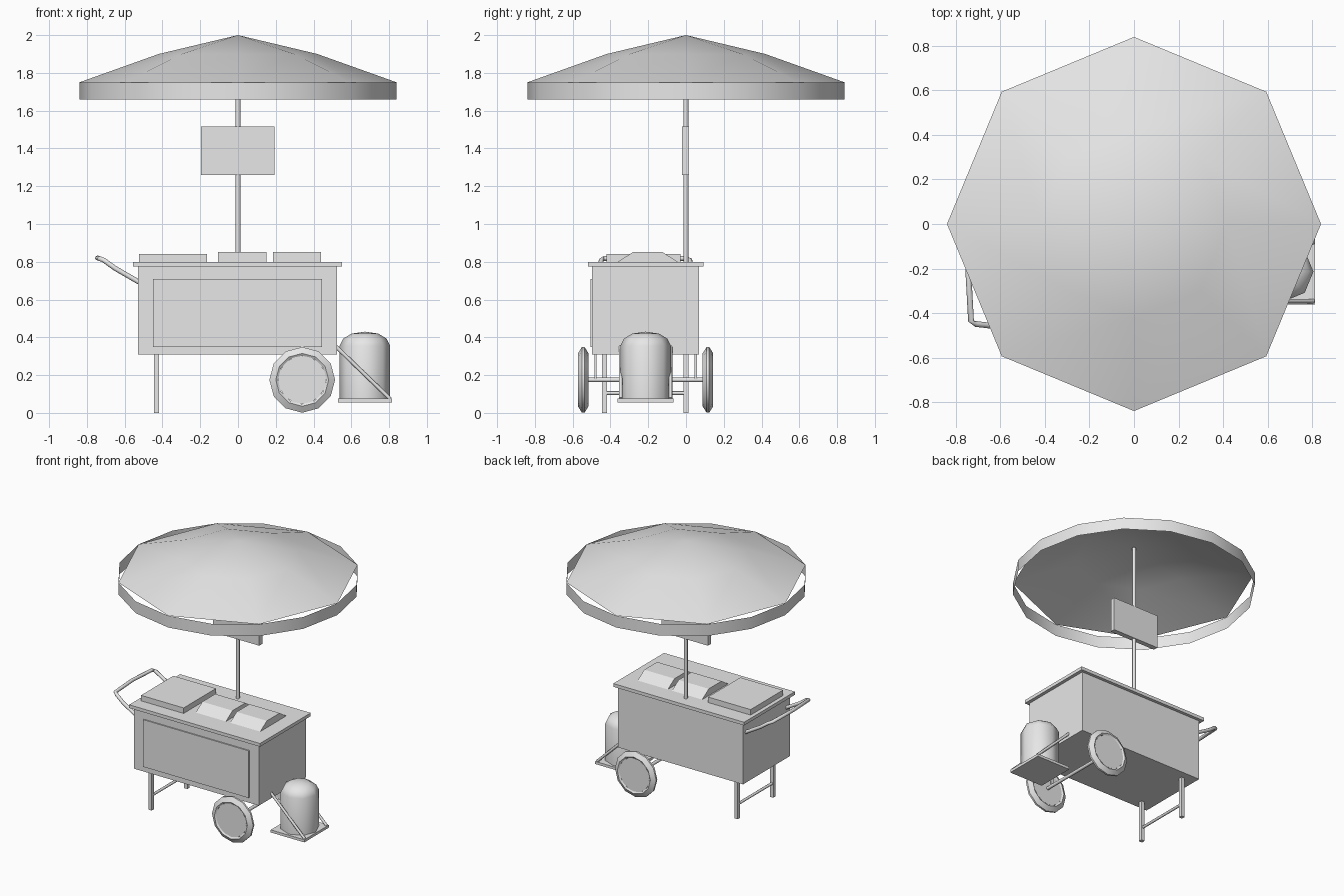
import bpy, bmesh, math
from mathutils import Vector, Matrix

cube = bpy.data.objects.get("Cube")
if cube:
    bpy.data.objects.remove(cube, do_unlink=True)

grey = bpy.data.materials.new("light grey")
grey.use_nodes = True
COLOUR = (0.8, 0.8, 0.8, 1)
grey.diffuse_color = COLOUR
grey.node_tree.nodes["Principled BSDF"].inputs["Base Color"].default_value = COLOUR

MID_Y = -0.214  # centre line of the cart body


def finish(name, bm, smooth=None, recalc=True):
    if recalc:
        bmesh.ops.recalc_face_normals(bm, faces=bm.faces)
    mesh = bpy.data.meshes.new(name)
    bm.to_mesh(mesh)
    bm.free()
    mesh.materials.append(grey)
    if smooth:
        for p in mesh.polygons:
            p.use_smooth = True
        mesh.set_sharp_from_angle(angle=math.radians(smooth))
    obj = bpy.data.objects.new(name, mesh)
    bpy.context.collection.objects.link(obj)
    return obj


def box(name, x, y, z):
    bm = bmesh.new()
    bmesh.ops.create_cube(bm, size=1)
    for v in bm.verts:
        v.co = [r[0] if c < 0 else r[1] for c, r in zip(v.co, (x, y, z))]
    return finish(name, bm)


def lathe(name, profile, sides, place=Matrix(), smooth=40, closed=False):
    """Spin (radius, height) points around z, then place the result."""
    bm = bmesh.new()
    rings = []
    for r, h in profile:
        if r == 0:
            rings.append([bm.verts.new((0, 0, h))] * sides)
        else:
            rings.append([bm.verts.new((r * math.cos(a), r * math.sin(a), h))
                          for a in (math.tau * i / sides for i in range(sides))])
    pairs = list(zip(rings, rings[1:]))
    if closed:
        pairs.append((rings[-1], rings[0]))
    for lo, hi in pairs:
        for i in range(sides):
            j = (i + 1) % sides
            bm.faces.new(dict.fromkeys((lo[i], lo[j], hi[j], hi[i])))
    bm.transform(place)
    return finish(name, bm, smooth)


def tube(name, points, radius, sides=8):
    """Round bar through the points, mitred at each bend."""
    pts = [Vector(p) for p in points]
    bm = bmesh.new()
    rings = []
    for i, p in enumerate(pts):
        d = (pts[min(i + 1, len(pts) - 1)] - pts[max(i - 1, 0)]).normalized()
        turn = d.to_track_quat('Z', 'Y')
        rings.append([bm.verts.new(p + turn @ Vector((radius * math.cos(a), radius * math.sin(a), 0)))
                      for a in (math.tau * k / sides for k in range(sides))])
    for lo, hi in zip(rings, rings[1:]):
        for k in range(sides):
            j = (k + 1) % sides
            bm.faces.new((lo[k], lo[j], hi[j], hi[k]))
    bm.faces.new(rings[0])
    bm.faces.new(rings[-1])
    return finish(name, bm, 50)


# Parasol: eight-sided canopy, rounder hanging band, pole and sign
lathe("canopy", [(0.84, 1.75), (0.42, 1.9), (0, 2)], 8)
lathe("canopy_band", [(0.84, 1.66), (0.84, 1.75)], 16)
tube("parasol_pole", [(0, 0, 0.79), (0, 0, 1.99)], 0.013)
box("sign_board", (-0.197, 0.193), (-0.02, 0.017), (1.26, 1.515))

# Cart body
box("cart_body", (-0.53, 0.525), (-0.497, 0.069), (0.31, 0.78))
box("front_panel", (-0.45, 0.445), (-0.506, -0.496), (0.35, 0.71))
box("counter_top", (-0.555, 0.55), (-0.52, 0.092), (0.775, 0.8))
box("flat_lid", (-0.525, -0.165), (-0.42, -0.03), (0.8, 0.842))

# Bevelled lids on the counter
for side, x0, x1 in (("right", -0.105, 0.15), ("left", 0.185, 0.44)):
    lid = box(side + "_sloped_lid", (x0, x1), (-0.36, -0.045), (0.8, 0.852))
    for v in lid.data.vertices:
        if v.co.z > 0.82:
            v.co.y += 0.08 if v.co.y < -0.2 else -0.08

# Push handle, a bowed loop
arm = [(-0.52, 0.245, 0.69), (-0.65, 0.242, 0.765), (-0.71, 0.235, 0.808), (-0.732, 0.222, 0.817)]
loop = [(x, MID_Y - d, z) for x, d, z in arm] + [(-0.744, MID_Y, 0.82)]
loop += [(x, MID_Y + d, z) for x, d, z in reversed(arm)]
tube("push_handle", loop, 0.013)

# Legs with a cross bar
for side, y in (("front", -0.431), ("back", 0.0)):
    box(side + "_leg", (-0.446, -0.418), (y - 0.014, y + 0.014), (0, 0.315))
tube("leg_cross_bar", [(-0.432, -0.431, 0.105), (-0.432, 0, 0.105)], 0.01)

# Axle, hangers and wheels
WHEEL_X, WHEEL_Z = 0.34, 0.175
tube("axle", [(WHEEL_X, -0.54, WHEEL_Z), (WHEEL_X, 0.115, WHEEL_Z)], 0.012)
for side, s in (("front", -1), ("back", 1)):
    y = MID_Y + s * 0.265
    box(side + "_axle_hanger", (WHEEL_X - 0.012, WHEEL_X + 0.012),
        (y - 0.006, y + 0.006), (WHEEL_Z, 0.315))
    place = (Matrix.Translation((WHEEL_X, MID_Y + s * 0.33, WHEEL_Z))
             @ Matrix.Rotation(math.pi / 2, 4, 'X'))
    lathe(side + "_tyre", [(0.174, -0.007), (0.174, 0.007), (0.14, 0.028), (0.128, 0.02),
                           (0.128, -0.02), (0.14, -0.028)], 12, place, 35, closed=True)
    lathe(side + "_hub", [(0, -0.021), (0.127, -0.021), (0.127, 0.021), (0, 0.021)], 16, place)

# Gas tank on its carrier
lathe("gas_tank", [(0, 0.075), (0.134, 0.075), (0.134, 0.355), (0.115, 0.393), (0.07, 0.42), (0, 0.43)],
      8, Matrix.Translation((0.672, MID_Y, 0)), 50)
box("tank_carrier", (0.53, 0.814), (-0.362, -0.066), (0.055, 0.075))
for side, s in (("front", -1), ("back", 1)):
    y = MID_Y + s * 0.132
    tube(side + "_carrier_brace", [(0.52, y, 0.35), (0.805, y, 0.075)], 0.01)
